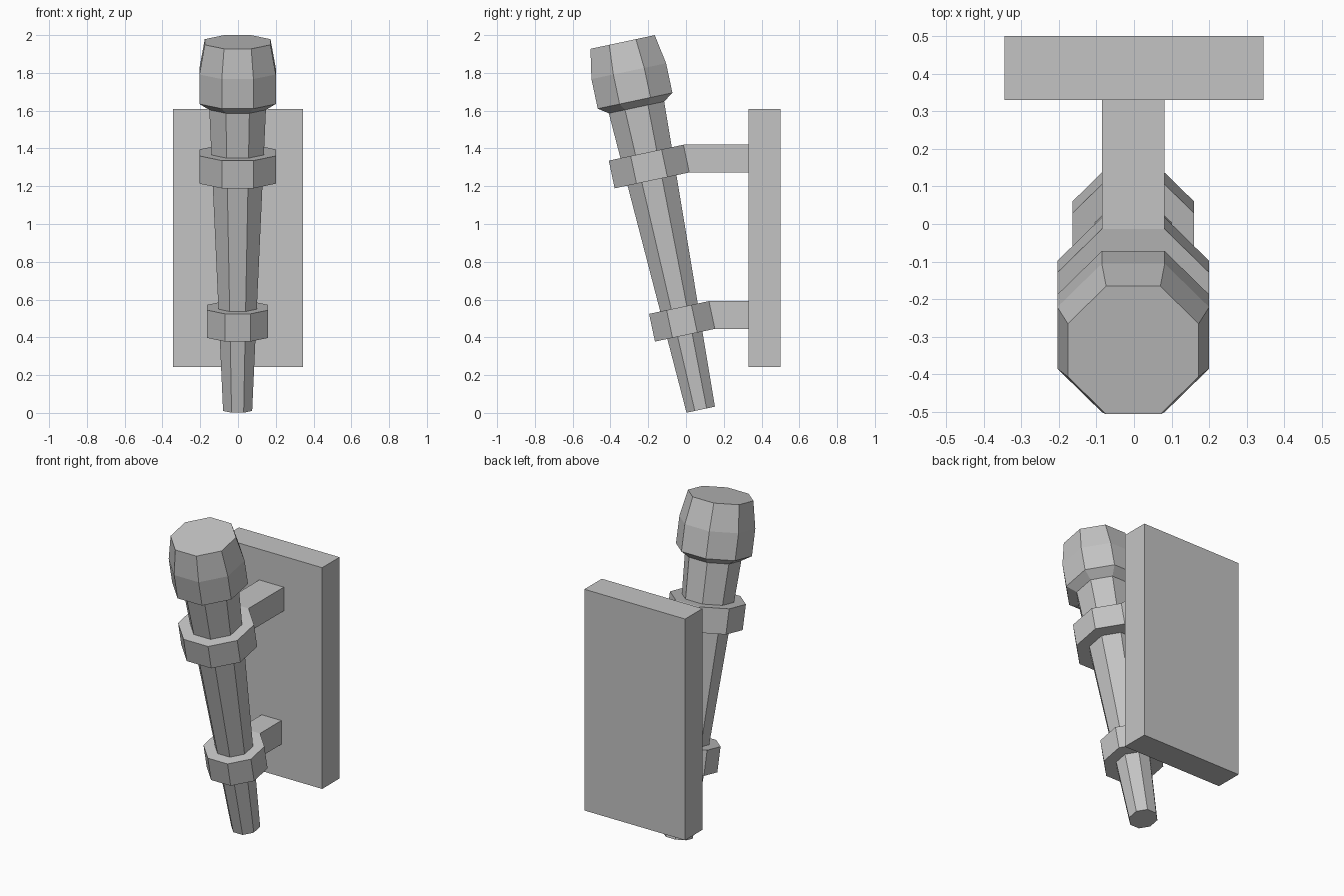
import bpy, bmesh
from math import radians, cos, sin, tan, pi
from mathutils import Vector, Matrix

cube = bpy.data.objects.get("Cube")
if cube:
    bpy.data.objects.remove(cube, do_unlink=True)

GREY = (0.55, 0.55, 0.55, 1)
grey = bpy.data.materials.new("plain grey")
grey.use_nodes = True
grey.diffuse_color = GREY
grey.node_tree.nodes["Principled BSDF"].inputs["Base Color"].default_value = GREY

# Leaning torch axis: local z runs from the foot to the top of the head
SIDES = 8
FLAT = tan(pi / SIDES)
LEAN = Matrix.Translation((-0.002, 0.078, 0.017)) @ Matrix.Rotation(radians(12), 4, "X")


def add_object(name, bm):
    bmesh.ops.recalc_face_normals(bm, faces=bm.faces)
    mesh = bpy.data.meshes.new(name)
    bm.to_mesh(mesh)
    bm.free()
    mesh.materials.append(grey)
    obj = bpy.data.objects.new(name, mesh)
    bpy.context.collection.objects.link(obj)
    return obj


def turned(name, profile):
    """Octagonal solid on the leaning axis; profile holds (height, half width)."""
    bm = bmesh.new()
    loops = []
    for height, half in profile:
        radius = half / cos(pi / SIDES)
        angles = [2 * pi * (i + 0.5) / SIDES for i in range(SIDES)]
        loops.append([bm.verts.new(LEAN @ Vector((radius * cos(a), radius * sin(a), height)))
                      for a in angles])
    for low, high in zip(loops, loops[1:]):
        for i in range(SIDES):
            j = (i + 1) % SIDES
            bm.faces.new((low[i], low[j], high[j], high[i]))
    bm.faces.new(loops[0])
    bm.faces.new(loops[-1])
    return add_object(name, bm)


def block(name, low, high):
    bm = bmesh.new()
    bmesh.ops.create_cube(bm, size=1)
    low, high = Vector(low), Vector(high)
    for v in bm.verts:
        v.co = (low + high) / 2 + v.co * Matrix.Diagonal(high - low)
    return add_object(name, bm)


def arm(name, bottom, top, half, wall_y):
    """Level arm drawn from the slanted back face of a ring to the wall plate."""
    bm = bmesh.new()
    ends = []
    for x in (-half * FLAT, half * FLAT):
        lower = LEAN @ Vector((x, half, bottom))
        upper = LEAN @ Vector((x, half, top))
        ends.append([bm.verts.new(p) for p in (
            lower, upper, (upper.x, wall_y, upper.z), (lower.x, wall_y, lower.z))])
    left, right = ends
    bm.faces.new(left)
    bm.faces.new(right)
    for i in range(4):
        j = (i + 1) % 4
        bm.faces.new((left[i], left[j], right[j], right[i]))
    return add_object(name, bm)


# Tapered handle and faceted head
turned("handle", [(0, 0.077), (1.64, 0.15)])
turned("head", [(1.636, 0.15), (1.672, 0.202), (1.832, 0.202), (1.99, 0.174)])

# Wall plate
PLATE_FRONT = 0.33
plate = bmesh.new()
bmesh.ops.create_cube(plate, size=1, matrix=Matrix.Translation((0, 0.415, 0.927))
                      @ Matrix.Diagonal((0.688, 0.17, 1.366, 1)))
add_object("wall_plate", plate)

# Holding rings and their arms
for place, bottom, top, half in (("lower", 0.403, 0.553, 0.162),
                                 ("upper", 1.241, 1.391, 0.202)):
    turned(place + "_ring", [(bottom, half), (top, half)])
    arm(place + "_arm", bottom, top, half, PLATE_FRONT)
